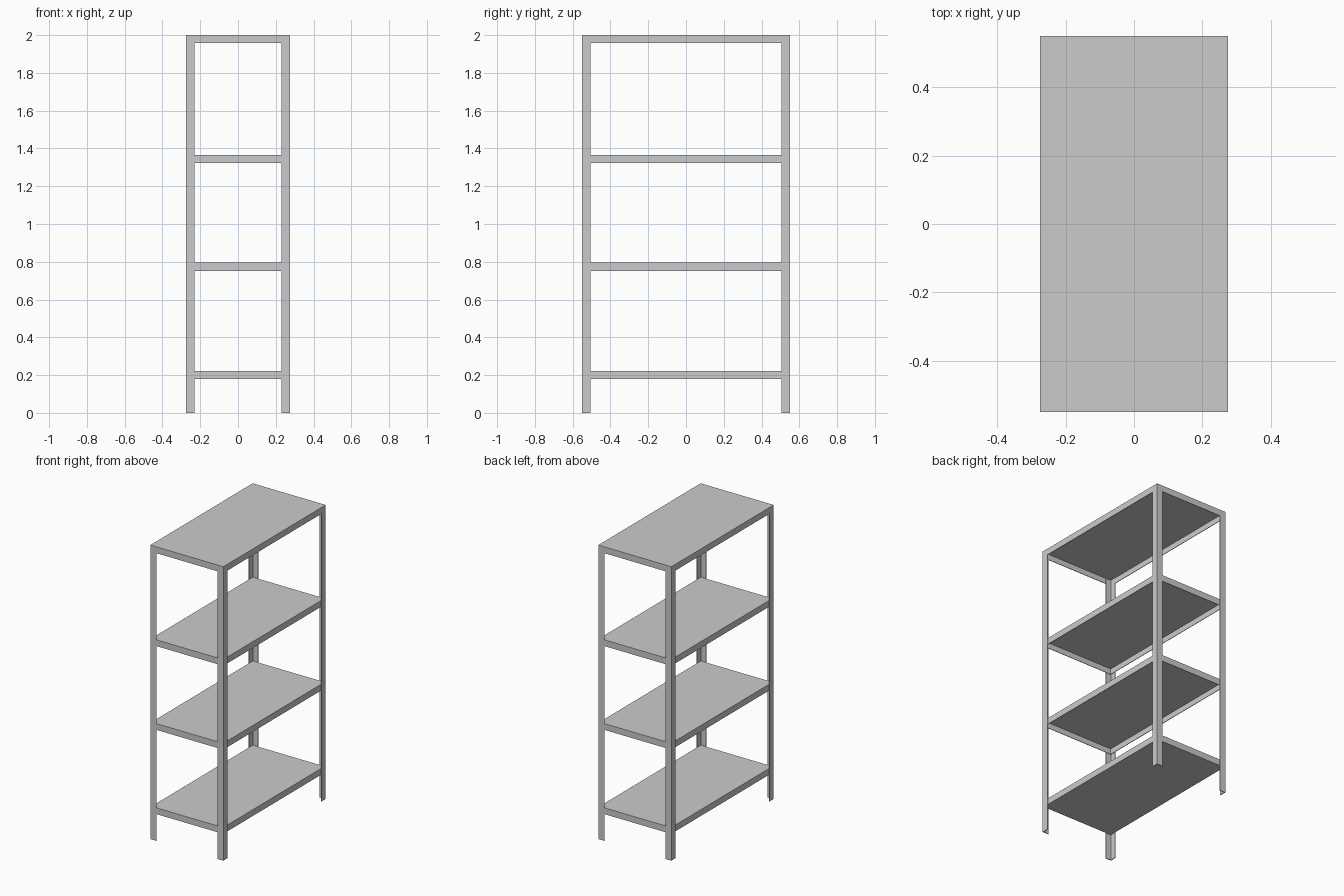
import bpy, bmesh

if "Cube" in bpy.data.objects:
    bpy.data.objects.remove(bpy.data.objects["Cube"])

HX, HY, H = 0.275, 0.55, 2.0   # half width, half depth, height
LEG, T = 0.045, 0.005          # angle flange width, sheet thickness


def prism(name, profile, z0, z1):
    """Extrude a flat outline from z0 to z1."""
    bm = bmesh.new()
    face = bm.faces.new([bm.verts.new((x, y, z0)) for x, y in profile])
    ext = bmesh.ops.extrude_face_region(bm, geom=[face])
    top = [v for v in ext["geom"] if isinstance(v, bmesh.types.BMVert)]
    bmesh.ops.translate(bm, verts=top, vec=(0, 0, z1 - z0))
    bmesh.ops.recalc_face_normals(bm, faces=bm.faces)
    mesh = bpy.data.meshes.new(name)
    bm.to_mesh(mesh)
    bm.free()
    obj = bpy.data.objects.new(name, mesh)
    bpy.context.collection.objects.link(obj)
    return obj


def shelf(name, hx, hy, z0, z1, open_below):
    """Flat shelf with a folded-down rim, optionally hollow underneath."""
    obj = prism(name, [(-hx, -hy), (hx, -hy), (hx, hy), (-hx, hy)], z0, z1)
    if open_below:
        bm = bmesh.new()
        bm.from_mesh(obj.data)
        bm.normal_update()
        bottom = min(bm.faces, key=lambda f: f.calc_center_median().z)
        bmesh.ops.inset_region(bm, faces=[bottom], thickness=T)
        ext = bmesh.ops.extrude_discrete_faces(bm, faces=[bottom])
        bmesh.ops.translate(bm, verts=ext["faces"][0].verts, vec=(0, 0, z1 - z0 - T))
        bmesh.ops.remove_doubles(bm, verts=bm.verts, dist=1e-5)
        bmesh.ops.recalc_face_normals(bm, faces=bm.faces)
        bm.to_mesh(obj.data)
        bm.free()


# Angle-section corner posts
for side_x, sx in (("left", -1), ("right", 1)):
    for side_y, sy in (("front", -1), ("back", 1)):
        angle = [(HX, HY), (HX - LEG, HY), (HX - LEG, HY - T),
                 (HX - T, HY - T), (HX - T, HY - LEG), (HX, HY - LEG)]
        prism(f"{side_y}_{side_x}_post", [(sx * x, sy * y) for x, y in angle], 0, H)

# Shelves sit inside the posts; the top one caps them
for name, top, hollow in (("bottom_shelf", 0.222, False), ("lower_middle_shelf", 0.795, True),
                          ("upper_middle_shelf", 1.365, True)):
    shelf(name, HX - T, HY - T, top - 0.043, top, hollow)
shelf("top_shelf", HX, HY, H - 0.043, H, True)
